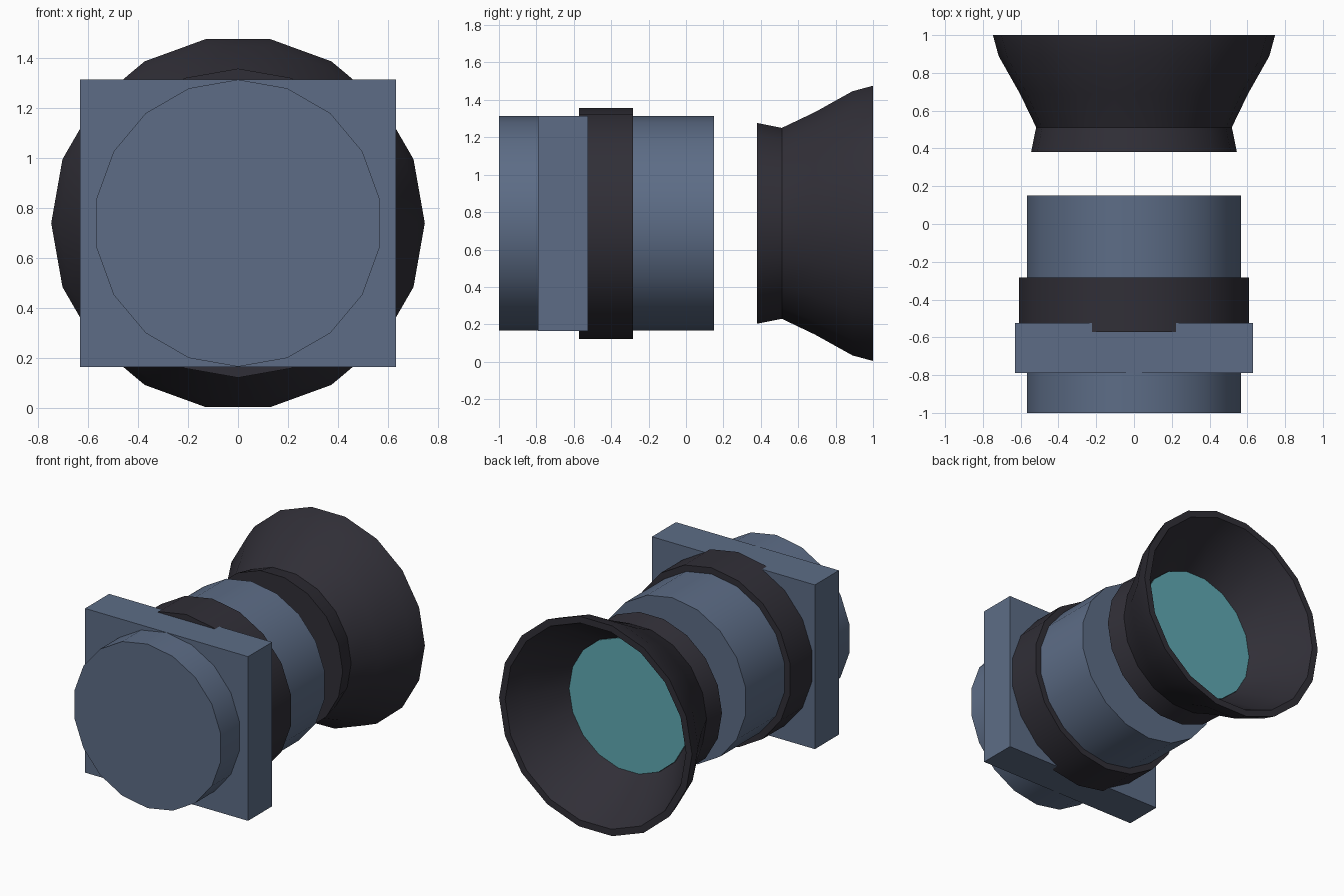
import bpy
import bmesh
from math import cos, sin, radians, pi

cube = bpy.data.objects.get("Cube")
if cube:
    bpy.data.objects.remove(cube, do_unlink=True)

SIDES = 18
AXIS_Z = 0.74  # height of the optical axis


def material(name, color):
    mat = bpy.data.materials.new(name)
    mat.use_nodes = True
    mat.diffuse_color = (*color, 1)
    mat.node_tree.nodes["Principled BSDF"].inputs["Base Color"].default_value = (*color, 1)
    return mat


blue = material("slate blue", (0.109, 0.152, 0.240))
black = material("dark rubber", (0.030, 0.028, 0.038))
teal = material("teal glass", (0.117, 0.400, 0.450))


def finish(bm, name, mat):
    bmesh.ops.recalc_face_normals(bm, faces=bm.faces)
    mesh = bpy.data.meshes.new(name)
    bm.to_mesh(mesh)
    bm.free()
    mesh.materials.append(mat)
    obj = bpy.data.objects.new(name, mesh)
    bpy.context.collection.objects.link(obj)
    return obj


def lathe(name, profile, mat, start=0):
    """Turn (y, radius) points about the optical axis and cap both ends."""
    bm = bmesh.new()
    rings = []
    for y, r in profile:
        angles = [radians(start) + 2 * pi * i / SIDES for i in range(SIDES)]
        rings.append([bm.verts.new((r * cos(a), y, AXIS_Z + r * sin(a))) for a in angles])
    for a, b in zip(rings, rings[1:]):
        for i in range(SIDES):
            j = (i + 1) % SIDES
            bm.faces.new((a[i], a[j], b[j], b[i]))
    bm.faces.new(rings[0])
    bm.faces.new(rings[-1])
    obj = finish(bm, name, mat)
    bpy.ops.object.select_all(action="DESELECT")
    obj.select_set(True)
    bpy.context.view_layer.objects.active = obj
    bpy.ops.object.shade_smooth_by_angle(angle=radians(30))
    return obj


# Main tube and grip ring, each with a corner pointing straight up
lathe("barrel", [(-1.0, 0.574), (0.15, 0.574)], blue, start=90)
lathe("grip_ring", [(-0.572, 0.618), (-0.283, 0.618)], black, start=90)

# Square mounting plate around the tube
bm = bmesh.new()
bmesh.ops.create_cube(bm, size=1)
bmesh.ops.scale(bm, vec=(1.262, 0.266, 1.149), verts=bm.verts)
bmesh.ops.translate(bm, vec=(0, -0.657, AXIS_Z), verts=bm.verts)
finish(bm, "mounting_plate", blue)

# Flared eyecup: outside wall, rim, then the hollow cone back to the glass
lathe("eyecup", [(0.38, 0.545), (0.512, 0.518), (0.69, 0.604), (0.89, 0.717),
                 (1.0, 0.747), (1.0, 0.70), (0.89, 0.645), (0.625, 0.464)], black)

# Glass disc at the bottom of the eyecup
lathe("glass", [(0.625, 0.462), (0.633, 0.462)], teal)
